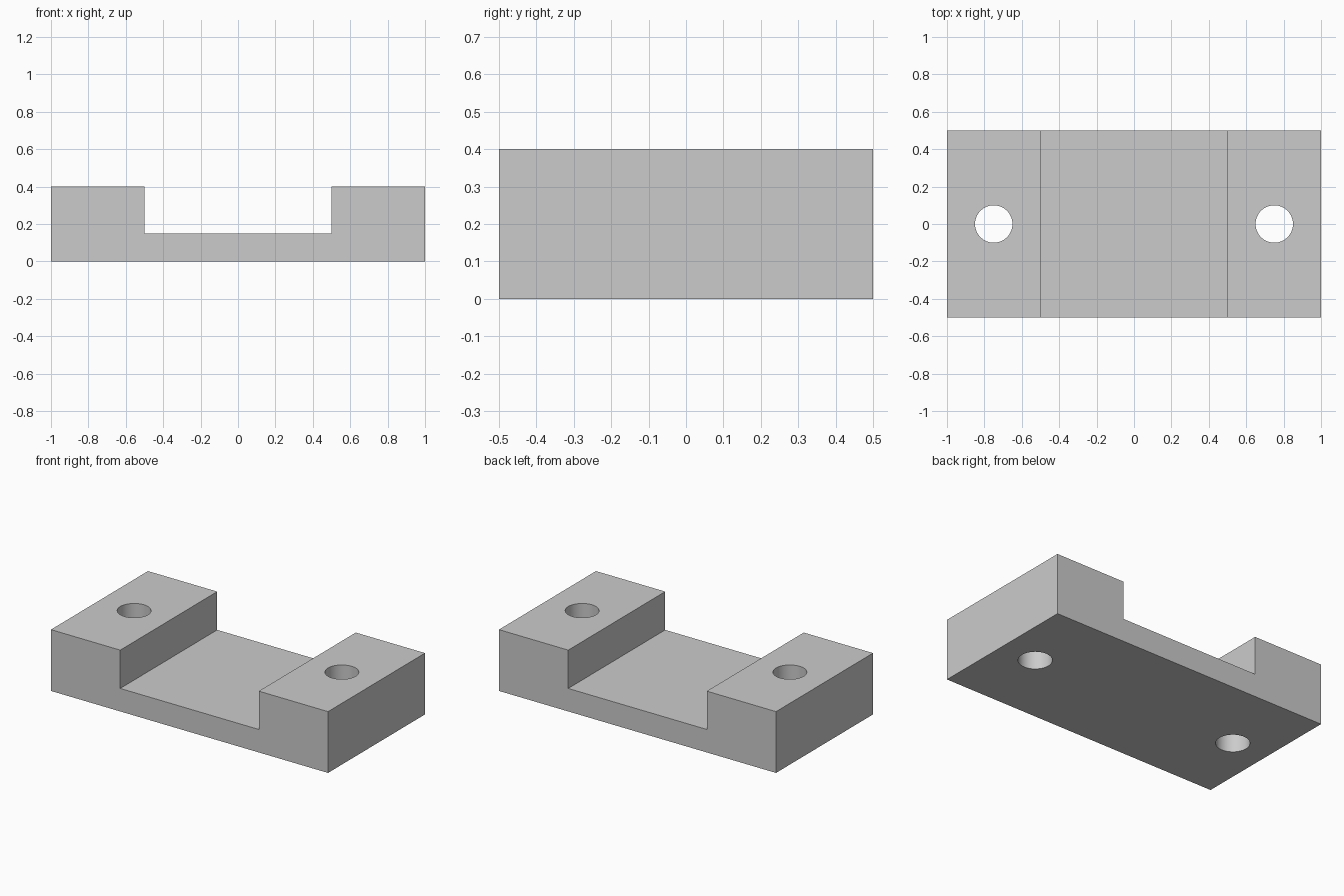
import bpy
import bmesh
from mathutils import Vector

old = bpy.data.objects.get("Cube")
if old:
    bpy.data.objects.remove(old, do_unlink=True)

DEPTH, HEIGHT = 1.0, 0.4
HOLE_X, HOLE_RADIUS = 0.75, 0.1

grey = bpy.data.materials.new("plain grey")
grey.use_nodes = True
colour = (0.6, 0.6, 0.6, 1.0)
grey.diffuse_color = colour
grey.node_tree.nodes["Principled BSDF"].inputs["Base Color"].default_value = colour

# Mounting bracket: stepped profile, mirrored about the centre, pulled through the depth
half = [(1.0, 0.0), (1.0, HEIGHT), (0.5, HEIGHT), (0.5, 0.15)]
profile = half + [(-x, z) for x, z in reversed(half)]
bm = bmesh.new()
face = bm.faces.new([bm.verts.new((x, -DEPTH / 2, z)) for x, z in profile])
pulled = bmesh.ops.extrude_face_region(bm, geom=[face])
moved = [v for v in pulled["geom"] if isinstance(v, bmesh.types.BMVert)]
bmesh.ops.translate(bm, verts=moved, vec=Vector((0, DEPTH, 0)))
bmesh.ops.recalc_face_normals(bm, faces=bm.faces)
mesh = bpy.data.meshes.new("bracket")
bm.to_mesh(mesh)
bm.free()
bracket = bpy.data.objects.new("bracket", mesh)
bpy.context.collection.objects.link(bracket)
mesh.materials.append(grey)

# Bolt holes through the two raised ends
for side, name in ((1, "left"), (-1, "right")):
    bpy.ops.mesh.primitive_cylinder_add(
        vertices=64, radius=HOLE_RADIUS, depth=HEIGHT * 2,
        location=(side * HOLE_X, 0, HEIGHT / 2))
    cutter = bpy.context.object
    cutter.name = name + "_hole_cutter"
    cutter.data.materials.append(grey)
    cutter.hide_render = True
    cut = bracket.modifiers.new(name + "_hole", 'BOOLEAN')
    cut.operation = 'DIFFERENCE'
    cut.solver = 'EXACT'
    cut.object = cutter
    bpy.ops.object.select_all(action='DESELECT')
    bracket.select_set(True)
    bpy.context.view_layer.objects.active = bracket
    bpy.ops.object.modifier_apply(modifier=cut.name)
    bpy.data.objects.remove(cutter, do_unlink=True)

# Smooth hole walls, crisp block edges
bpy.ops.object.shade_smooth_by_angle()
